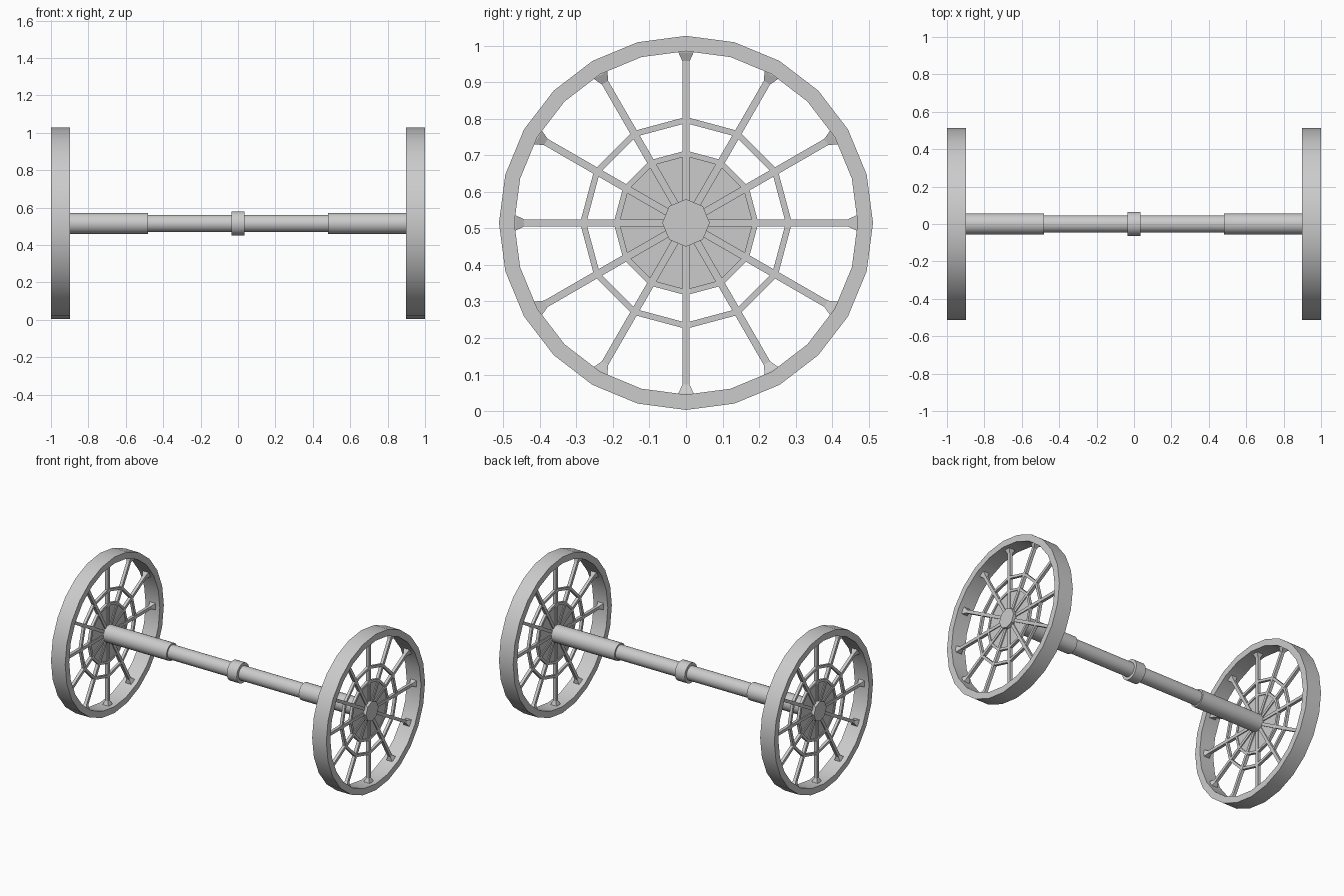
import bpy, bmesh
from math import sin, cos, pi, radians
from mathutils import Matrix, Vector

if "Cube" in bpy.data.objects:
    bpy.data.objects.remove(bpy.data.objects["Cube"])

ZC = 0.515      # axle height
XS = 0.948      # plane of the spokes


def finish(name, bm, smooth=False):
    bmesh.ops.recalc_face_normals(bm, faces=bm.faces)
    me = bpy.data.meshes.new(name)
    bm.to_mesh(me)
    bm.free()
    ob = bpy.data.objects.new(name, me)
    bpy.context.collection.objects.link(ob)
    if smooth:
        bpy.context.view_layer.objects.active = ob
        ob.select_set(True)
        bpy.ops.object.shade_smooth_by_angle(angle=radians(28))
        ob.select_set(False)
    return ob


def circle(bm, x, r, n):
    return [bm.verts.new((x, r * sin(2 * pi * i / n), ZC + r * cos(2 * pi * i / n)))
            for i in range(n)]


def bridge(bm, a, b):
    n = len(a)
    for i in range(n):
        j = (i + 1) % n
        bm.faces.new((a[i], a[j], b[j], b[i]))


def ring(name, x0, x1, r_out, r_in, n, smooth=False):
    bm = bmesh.new()
    loops = [circle(bm, x, r, n) for x, r in
             ((x0, r_out), (x1, r_out), (x1, r_in), (x0, r_in))]
    for k in range(4):
        bridge(bm, loops[k], loops[(k + 1) % 4])
    return finish(name, bm, smooth)


def rod(name, profile, n, smooth=False):
    bm = bmesh.new()
    loops = [circle(bm, x, r, n) for x, r in profile]
    for a, b in zip(loops, loops[1:]):
        bridge(bm, a, b)
    bm.faces.new(loops[0])
    bm.faces.new(loops[-1])
    return finish(name, bm, smooth)


def spokes(name, x, count):
    # square bar that flares where it meets the rim
    bm = bmesh.new()
    for i in range(count):
        rot = Matrix.Rotation(2 * pi * i / count, 3, 'X')
        loops = []
        for r, h in ((0.03, 0.01), (0.443, 0.01), (0.467, 0.021), (0.48, 0.021)):
            loops.append([bm.verts.new(rot @ Vector((sx * h, sy * h, r)) + Vector((x, 0, ZC)))
                          for sx, sy in ((-1, -1), (1, -1), (1, 1), (-1, 1))])
        # keep the outer end inside the rim's thickness
        for a, b in zip(loops, loops[1:]):
            bridge(bm, a, b)
        bm.faces.new(loops[0])
        bm.faces.new(loops[-1])
    return finish(name, bm)


for side, s in (("left", -1), ("right", 1)):
    # wheel
    ring(side + "_rim", s * 0.897, s * 1.0, 0.512, 0.47, 24, True)
    spokes(side + "_spokes", s * XS, 12)
    ring(side + "_middle_ring", s * (XS - 0.009), s * (XS + 0.009), 0.29, 0.273, 12)
    ring(side + "_inner_ring", s * (XS - 0.009), s * (XS + 0.009), 0.198, 0.182, 12)
    rod(side + "_hub_disc", [(s * (XS - 0.004), 0.19), (s * (XS + 0.004), 0.19)], 12)
    rod(side + "_hub_cap", [(s * XS, 0.065), (s * 0.975, 0.065)], 8)
    # thick axle sleeve
    rod(side + "_axle_sleeve", [(s * 0.48, 0.056), (s * 0.947, 0.056)], 24, True)

# central shaft and collar
rod("axle_shaft", [(-0.5, 0.046), (0.5, 0.046)], 24, True)
ring("axle_collar", -0.036, 0.036, 0.065, 0.044, 24, True)
